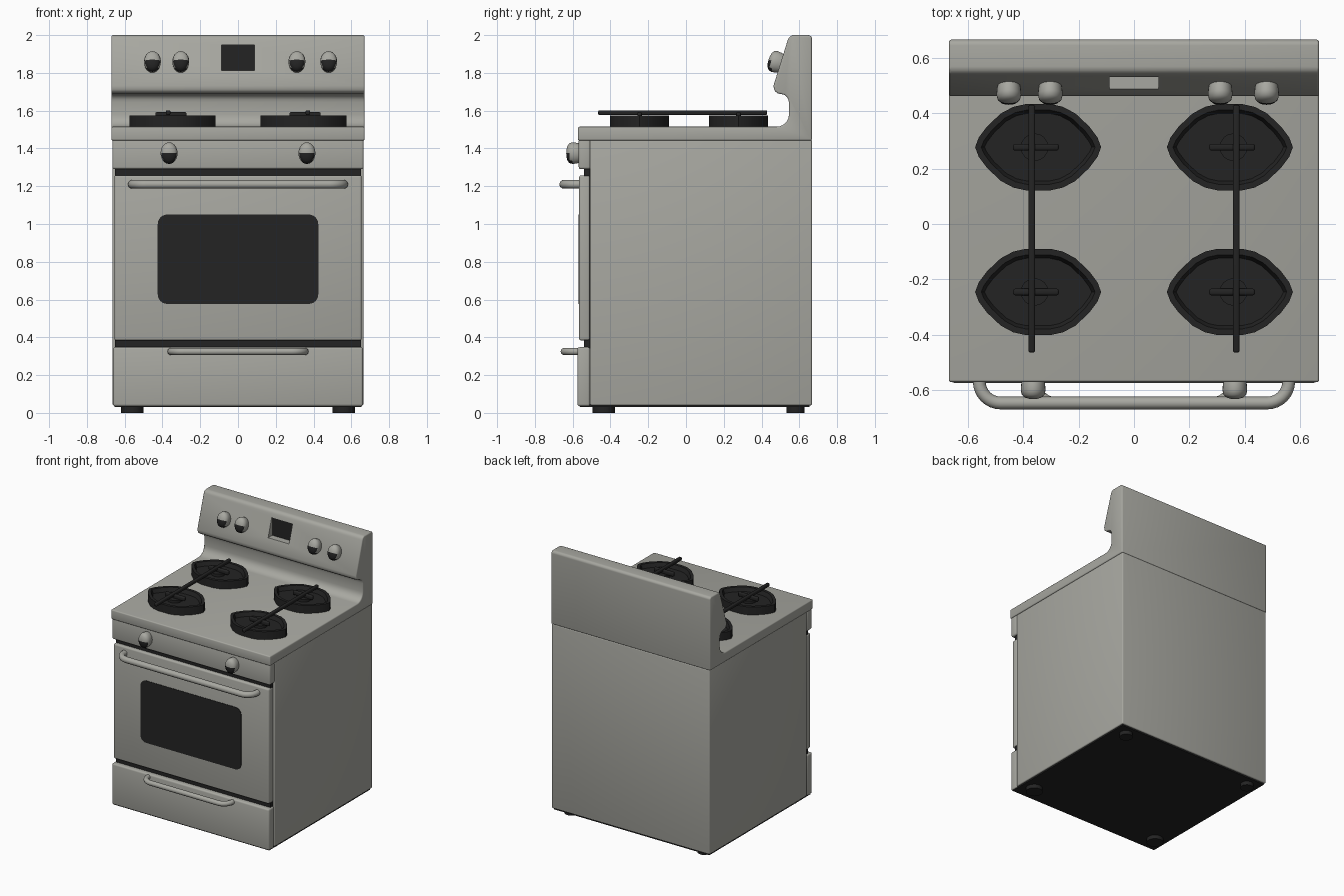
import bpy, bmesh, math
from mathutils import Vector

if "Cube" in bpy.data.objects:
    bpy.data.objects.remove(bpy.data.objects["Cube"])


def material(name, rgb):
    m = bpy.data.materials.new(name)
    m.diffuse_color = (*rgb, 1)
    m.use_nodes = True
    m.node_tree.nodes["Principled BSDF"].inputs["Base Color"].default_value = m.diffuse_color
    return m


GREY = material("warm_grey_enamel", (0.39, 0.39, 0.355))
BLACK = material("black", (0.017, 0.017, 0.017))


def finish(ob, *mats, angle=35):
    """Assign materials, apply modifiers and smooth while keeping edges sharp."""
    for m in mats:
        ob.data.materials.append(m)
    bpy.ops.object.select_all(action='DESELECT')
    ob.select_set(True)
    bpy.context.view_layer.objects.active = ob
    bpy.ops.object.convert(target='MESH')
    bpy.ops.object.shade_smooth_by_angle(angle=math.radians(angle))
    return ob


def to_object(name, bm):
    bmesh.ops.recalc_face_normals(bm, faces=bm.faces)
    me = bpy.data.meshes.new(name)
    bm.to_mesh(me)
    bm.free()
    ob = bpy.data.objects.new(name, me)
    bpy.context.collection.objects.link(ob)
    return ob


def add_bevel(ob, width, segments=3):
    b = ob.modifiers.new("bevel", 'BEVEL')
    b.width, b.segments = width, segments


def prism_bm(pts, axis, lo, hi):
    """Extrude a 2D outline along an axis (x: outline is yz, y: xz, z: xy)."""
    bm = bmesh.new()
    place = {'x': lambda p, d: (d, *p), 'y': lambda p, d: (p[0], d, p[1]),
             'z': lambda p, d: (*p, d)}[axis]
    face = bm.faces.new([bm.verts.new(place(p, lo)) for p in pts])
    top = bmesh.ops.extrude_face_region(bm, geom=[face])['geom']
    move = Vector(place((0, 0), hi - lo))
    bmesh.ops.translate(bm, vec=move, verts=[v for v in top if isinstance(v, bmesh.types.BMVert)])
    return bm


def box(name, x, y, z, mat, bevel=0.0):
    pts = [(x[0], z[0]), (x[1], z[0]), (x[1], z[1]), (x[0], z[1])]
    ob = to_object(name, prism_bm(pts, 'y', *y))
    if bevel:
        add_bevel(ob, bevel)
    return finish(ob, mat)


def arc(cx, cy, r, a0, a1, n=6):
    return [(cx + r * math.cos(math.radians(a0 + (a1 - a0) * i / n)),
             cy + r * math.sin(math.radians(a0 + (a1 - a0) * i / n))) for i in range(n + 1)]


# Cabinet, dark inner front and underside
box("cabinet", (-0.665, 0.665), (-0.508, 0.667), (0.04, 1.445), GREY, 0.008)
box("dark_front_gap", (-0.65, 0.65), (-0.54, -0.50), (0.05, 1.44), BLACK)
box("underside", (-0.655, 0.655), (-0.56, 0.655), (0.03, 0.045), BLACK)

# Front panels
box("control_panel", (-0.665, 0.665), (-0.568, -0.505), (1.29, 1.45), GREY, 0.012)
box("oven_door", (-0.655, 0.655), (-0.566, -0.508), (0.383, 1.258), GREY, 0.012)
box("drawer_front", (-0.662, 0.662), (-0.575, -0.508), (0.035, 0.348), GREY, 0.012)

# Oven window
r, wx, z0, z1 = 0.05, 0.425, 0.577, 1.05
window = (arc(wx - r, z1 - r, r, 0, 90) + arc(-wx + r, z1 - r, r, 90, 180)
          + arc(-wx + r, z0 + r, r, 180, 270) + arc(wx - r, z0 + r, r, 270, 360))
finish(to_object("oven_window", prism_bm(window, 'y', -0.569, -0.562)), BLACK)

# Cooktop and backsplash from one side profile
profile = ([(-0.572, 1.442), (-0.572, 1.515)] + arc(0.48, 1.58, 0.065, -90, 0)
           + [(0.545, 1.645), (0.539, 1.668), (0.522, 1.684), (0.485, 1.692), (0.468, 1.705),
              (0.463, 1.732), (0.539, 1.975), (0.546, 1.99), (0.562, 2.0), (0.655, 2.0),
              (0.667, 1.988), (0.667, 1.442)])
top = to_object("cooktop_and_backsplash", prism_bm(profile, 'x', -0.67, 0.67))
add_bevel(top, 0.014)
cutter = box("display_cutter", (-0.088, 0.088), (0.40, 0.545), (1.812, 1.95), GREY)
cutter.hide_render = True
cut = top.modifiers.new("display_recess", 'BOOLEAN')
cut.operation, cut.object, cut.solver = 'DIFFERENCE', cutter, 'EXACT'
finish(top, GREY)
bpy.data.objects.remove(cutter)
box("clock_display", (-0.088, 0.088), (0.538, 0.546), (1.812, 1.95), BLACK)


# Knobs: oval domes with a dark lower face
def knob(name, x, y, z, tilt=0.0):
    bm = bmesh.new()
    n = 24
    rings = []
    for rad, d in [(0.038, 0.012), (0.043, -0.012), (0.045, -0.035), (0.041, -0.052),
                   (0.030, -0.062), (0.014, -0.067)]:
        rings.append([bm.verts.new((rad * math.cos(2 * math.pi * i / n), d,
                                    1.27 * rad * math.sin(2 * math.pi * i / n))) for i in range(n)])
    for a, b in zip(rings, rings[1:]):
        for i in range(n):
            j = (i + 1) % n
            bm.faces.new((a[i], a[j], b[j], b[i]))
    tip = bm.verts.new((0, -0.068, 0))
    for i in range(n):
        bm.faces.new((rings[-1][i], rings[-1][(i + 1) % n], tip))
    bm.faces.new(rings[0])
    bmesh.ops.recalc_face_normals(bm, faces=bm.faces)
    for f in bm.faces:
        if f.normal.y < -0.25 and f.calc_center_median().z < 0:
            f.material_index = 1
    ob = to_object(name, bm)
    ob.location = (x, y, z)
    ob.rotation_euler.x = math.radians(tilt)
    finish(ob, GREY, BLACK, angle=50)


for i, x in enumerate((-0.365, 0.365)):
    knob(f"front_knob_{i + 1}", x, -0.566, 1.375)
for i, x in enumerate((-0.453, -0.303, 0.312, 0.48)):
    knob(f"backsplash_knob_{i + 1}", x, 0.502, 1.85, -17)


# Bar handles swept along a bent path
def handle(name, half, z, y_in, y_out, rad):
    c = y_in - y_out
    right = arc(half - c, y_out + c, c, 0, -90, 8)
    path = [(half, y_in + 0.02)] + right
    path += [(-x, y) for x, y in reversed(path)]
    cu = bpy.data.curves.new(name, 'CURVE')
    cu.dimensions, cu.bevel_depth, cu.bevel_resolution = '3D', rad, 3
    cu.use_fill_caps = True
    sp = cu.splines.new('POLY')
    sp.points.add(len(path) - 1)
    for p, (x, y) in zip(sp.points, path):
        p.co = (x, y, z, 1)
    ob = bpy.data.objects.new(name, cu)
    bpy.context.collection.objects.link(ob)
    finish(ob, GREY, angle=60)


handle("door_handle", 0.56, 1.21, -0.57, -0.648, 0.023)
handle("drawer_handle", 0.355, 0.325, -0.575, -0.645, 0.019)

# Burners: pointed oval dishes with a raised rim and a hub
upper = [(0.228, 0), (0.215, 0.035), (0.185, 0.075), (0.135, 0.122), (0.09, 0.146), (0.045, 0.156)]
half = upper + [(-x, y) for x, y in reversed(upper)]
outline = half + [(-x, -y) for x, y in half[1:-1]]
outline = outline[:len(half)] + [(x, -y) for x, y in reversed(half[1:-1])]
for sx, side in ((-1, "left"), (1, "right")):
    for cy, row in ((0.278, "rear"), (-0.246, "front")):
        pts = [(sx * 0.347 + x, cy + y) for x, y in outline]
        bm = prism_bm(pts, 'z', 1.51, 1.575)
        bmesh.ops.recalc_face_normals(bm, faces=bm.faces)
        cap = max(bm.faces, key=lambda f: f.calc_center_median().z)
        bmesh.ops.inset_region(bm, faces=[cap], thickness=0.022)
        bmesh.ops.inset_region(bm, faces=[cap], thickness=0.012, depth=-0.03)
        finish(to_object(f"{side}_{row}_burner", bm), BLACK)
        hub = [(sx * 0.36 + x, cy + y) for x, y in arc(0, 0, 0.05, 0, 337.5, 15)]
        finish(to_object(f"{side}_{row}_burner_hub", prism_bm(hub, 'z', 1.535, 1.565)), BLACK)
        # Short crosspiece of the pan support
        cx = sx * 0.355
        box(f"{side}_{row}_crosspiece", (cx - 0.083, cx + 0.083), (cy - 0.012, cy + 0.012),
            (1.56, 1.592), BLACK, 0.008)
    # Long pan support bar
    box(f"{side}_support_bar", (sx * 0.37 - 0.012, sx * 0.37 + 0.012), (-0.465, 0.43),
        (1.577, 1.602), BLACK, 0.007)

# Feet
for sx, side in ((-1, "left"), (1, "right")):
    for cy, row, rad in ((-0.435, "front", 0.06), (0.58, "rear", 0.047)):
        pts = [(sx * 0.56 + x, cy + y) for x, y in arc(0, 0, rad, 0, 345, 23)]
        finish(to_object(f"{side}_{row}_foot", prism_bm(pts, 'z', 0.0, 0.04)), BLACK)
